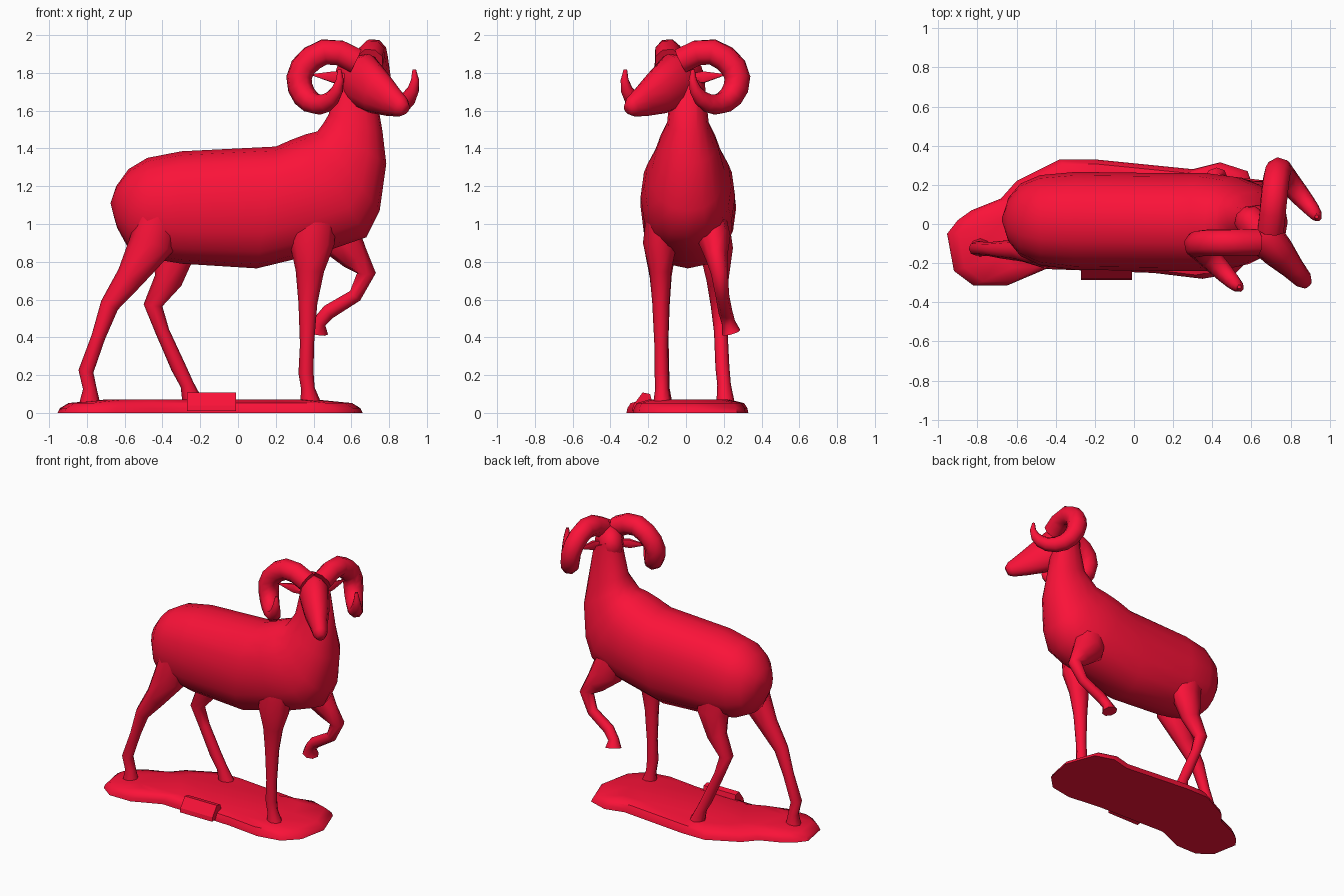
import bpy, bmesh
from math import sin, cos, tau, pi, radians, copysign
from mathutils import Vector as V

if "Cube" in bpy.data.objects:
    bpy.data.objects.remove(bpy.data.objects["Cube"])

mat = bpy.data.materials.new("red")
mat.diffuse_color = (0.96, 0.006, 0.04, 1)
mat.use_nodes = True
mat.node_tree.nodes["Principled BSDF"].inputs["Base Color"].default_value = mat.diffuse_color


def skin(name, rings, angle=40):
    """Bridge a list of equal-sized point rings and cap both ends."""
    bm = bmesh.new()
    vs = [[bm.verts.new(p) for p in r] for r in rings]
    n = len(vs[0])
    for a, b in zip(vs, vs[1:]):
        for i in range(n):
            j = (i + 1) % n
            bm.faces.new((a[i], a[j], b[j], b[i]))
    bm.faces.new(vs[0])
    bm.faces.new(vs[-1])
    bmesh.ops.recalc_face_normals(bm, faces=bm.faces)
    me = bpy.data.meshes.new(name)
    bm.to_mesh(me)
    bm.free()
    ob = bpy.data.objects.new(name, me)
    bpy.context.collection.objects.link(ob)
    me.materials.append(mat)
    bpy.ops.object.select_all(action='DESELECT')
    bpy.context.view_layer.objects.active = ob
    ob.select_set(True)
    bpy.ops.object.shade_smooth_by_angle(angle=radians(angle))


def oval(c, u, v, n, p=1):
    """Ellipse ring; p below 1 makes it squarer."""
    def f(x):
        return copysign(abs(x) ** p, x)
    return [c + u * f(cos(tau * i / n)) + v * f(sin(tau * i / n)) for i in range(n)]


def tube(name, path, sizes, side, n=8, angle=40):
    """Loft ovals along a path; sizes are (depth, width across side)."""
    pts = [V(p) for p in path]
    u, rings = V(side), []
    for i, (a, b) in enumerate(sizes):
        t = (pts[min(i + 1, len(pts) - 1)] - pts[max(i - 1, 0)]).normalized()
        u = (u - t * u.dot(t)).normalized()
        rings.append(oval(pts[i], u * b, t.cross(u) * a, n))
    skin(name, rings, angle)


# Body and neck: top x, top z, bottom x, bottom z, half width
body = [(-.675, 1.11, -.66, 1.05, .02), (-.645, 1.2, -.64, .98, .11),
        (-.58, 1.29, -.58, .87, .185), (-.48, 1.35, -.48, .82, .23),
        (-.3, 1.385, -.3, .79, .25), (.2, 1.41, .1, .765, .25),
        (.28, 1.445, .45, .85, .25), (.36, 1.475, .68, .93, .23),
        (.42, 1.49, .75, 1.07, .195), (.45, 1.53, .785, 1.32, .155),
        (.48, 1.58, .765, 1.49, .11), (.54, 1.84, .72, 1.75, .085)]
rings = []
for xt, zt, xb, zb, w in body:
    y = .01 - .02 * min(xt, 0)
    top, bot = V((xt, y, zt)), V((xb, y, zb))
    rings.append(oval((top + bot) / 2, V((0, w, 0)), (top - bot) / 2, 16, .9))
skin("body", rings, 60)

# Legs share one thickness profile from shoulder to hoof
leg_sizes = [(.11, .06), (.12, .09), (.075, .058), (.05, .045),
             (.037, .036), (.04, .037), (.036, .036), (.058, .05)]


def leg(name, y0, y1, xz):
    path = [(x, y0 + (y1 - y0) * i / 7, z) for i, (x, z) in enumerate(xz)]
    tube(name, path, leg_sizes, (0, 1, 0), 8, 65)


leg("rear_right_leg", -.14, -.12, [(-.4, 1.14), (-.455, .9), (-.57, .72), (-.68, .57),
                                   (-.74, .4), (-.805, .22), (-.785, .13), (-.785, .04)])
leg("rear_left_leg", .15, .21, [(-.38, 1.14), (-.33, .87), (-.37, .7), (-.45, .57),
                                (-.4, .43), (-.315, .24), (-.27, .15), (-.235, .04)])
leg("front_right_leg", -.14, -.125, [(.42, 1.14), (.39, .9), (.38, .75), (.37, .58),
                                     (.365, .36), (.36, .21), (.37, .13), (.385, .04)])
leg("front_left_leg", .13, .24, [(.46, 1.14), (.53, .93), (.62, .82), (.68, .74),
                                 (.62, .62), (.48, .535), (.43, .48), (.42, .425)])


# Head frame: forward, sideways, height (head is turned to the ram's right)
def head_pt(f, s, z):
    return (.625 + .67 * f + .74 * s, -.02 - .74 * f + .67 * s, z)


forward, lateral = (.67, -.74, 0), (.74, .67, 0)
head = [(-.12, 1.79, .03, .03), (-.09, 1.79, .09, .07), (.05, 1.76, .15, .1),
        (.17, 1.695, .12, .085), (.28, 1.65, .084, .06),
        (.36, 1.62, .055, .047), (.39, 1.607, .03, .028)]
tube("head", [head_pt(f, 0, z) for f, z, a, b in head],
     [(a, b) for f, z, a, b in head], lateral, 12, 60)


# Horn curl: a ring that swings outward, tapering to the tip
def horn_pt(t, m):
    ang = radians(75 + 300 * t)
    s = .05 + .235 * sin(min(1, t / .4) * pi / 2) - .03 * max(0, t - .4)
    return head_pt(.015 + .155 * cos(ang), m * s,
                   1.78 + .148 * sin(ang) - .06 * max(0, 1 - t * 9))


steps = [i / 14 for i in range(15)]
for side, m in (("left", 1), ("right", -1)):
    tube(side + "_horn", [horn_pt(t, m) for t in steps],
         [(.01 + .062 * (1 - t ** 3),) * 2 for t in steps], forward, 8, 60)
    tube(side + "_ear", [head_pt(-.1 * k, m * (.06 + .16 * k), 1.77 + .02 * k)
                         for k in (0, .4, 1)],
         [(.025, .025), (.035, .02), (.005, .005)], forward, 6)

# Rocky base slab
outline = [(-.955, -.05), (-.9, .02), (-.83, .07), (-.68, .13), (-.6, .22), (-.38, .33),
           (-.2, .33), (.3, .28), (.44, .315), (.58, .27), (.66, .05), (.62, -.15),
           (.52, -.25), (.35, -.28), (.1, -.25), (-.45, -.23), (-.65, -.315),
           (-.82, -.315), (-.92, -.24)]
skin("base", [[V((-.14 + (x + .14) * k, y * k, z)) for x, y in outline]
              for k, z in ((1, 0), (.985, .025), (.93, .052), (.7, .07))], 40)

# Sloped block at the edge of the base
block = [(-.285, .01), (-.28, .04), (-.23, .108), (-.19, .1), (-.17, .02)]
skin("edge_block", [[V((x, y, z)) for y, z in block] for x in (-.27, -.01)], 20)
